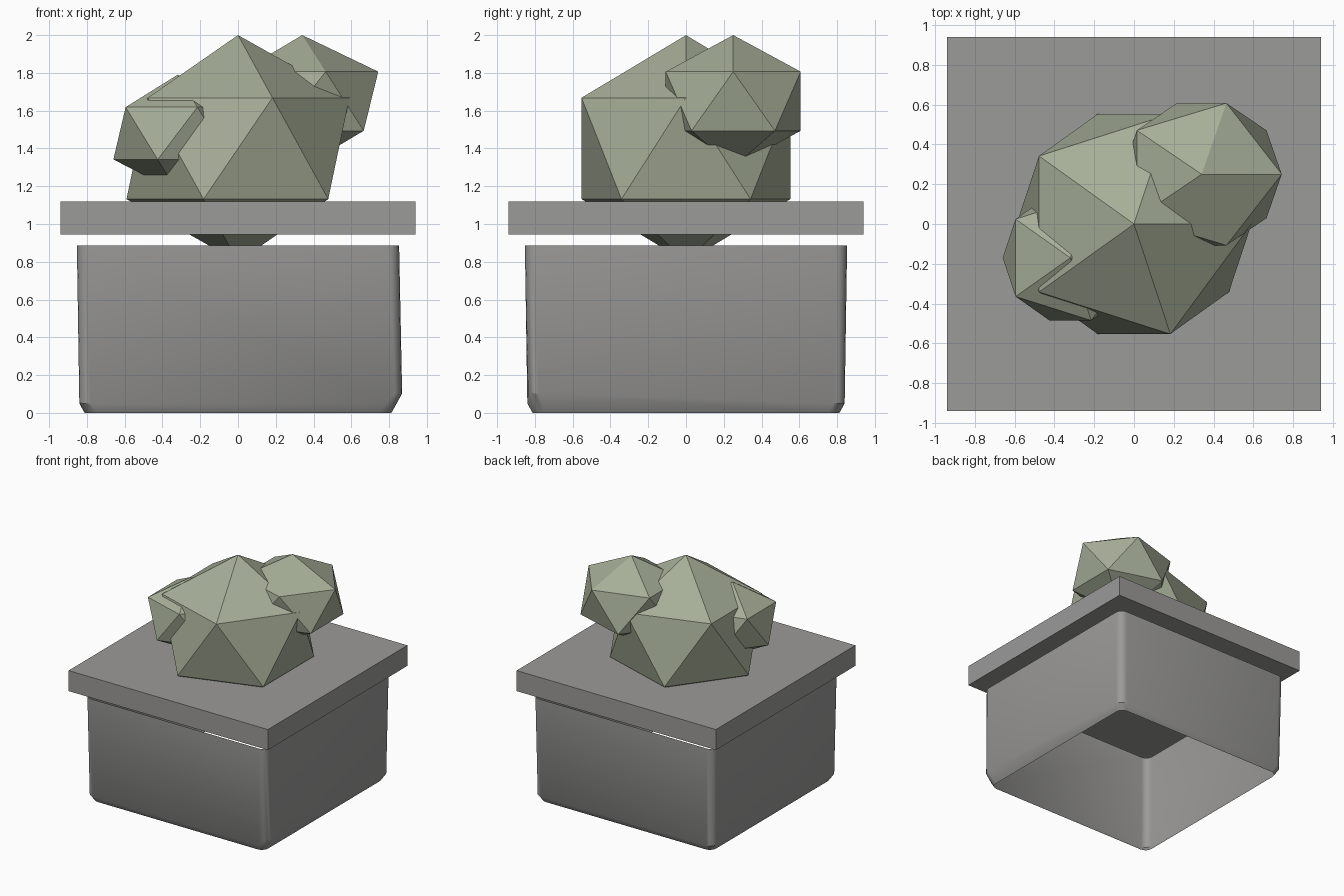
import bpy, bmesh
from math import cos, sin, pi, radians

cube = bpy.data.objects.get("Cube")
if cube:
    bpy.data.objects.remove(cube, do_unlink=True)


def material(name, rgb):
    mat = bpy.data.materials.new(name)
    mat.use_nodes = True
    color = (*rgb, 1)
    mat.diffuse_color = color
    mat.node_tree.nodes["Principled BSDF"].inputs["Base Color"].default_value = color
    return mat


stone = material("stone grey", (0.33, 0.325, 0.32))
leaf = material("sage green", (0.38, 0.42, 0.31))


def add_object(name, bm, mat):
    mesh = bpy.data.meshes.new(name)
    bm.to_mesh(mesh)
    bm.free()
    mesh.materials.append(mat)
    obj = bpy.data.objects.new(name, mesh)
    bpy.context.collection.objects.link(obj)
    return obj


def foliage(name, center, radii):
    """Twenty-sided stretched ball."""
    bm = bmesh.new()
    bmesh.ops.create_icosphere(bm, subdivisions=1, radius=1)
    bmesh.ops.scale(bm, vec=radii, verts=bm.verts)
    bmesh.ops.translate(bm, vec=center, verts=bm.verts)
    return add_object(name, bm, leaf)


# Bush: one main clump and two side clumps
foliage("bush_main", (0, 0, 1.4), (0.66, 0.65, 0.6))
foliage("bush_large_lobe", (0.34, 0.25, 1.65), (0.45, 0.42, 0.35))
foliage("bush_small_lobe", (-0.32, -0.17, 1.48), (0.38, 0.37, 0.31))

# Wide square slab on top of the planter
bm = bmesh.new()
bmesh.ops.create_cube(bm, size=1)
bmesh.ops.scale(bm, vec=(1.88, 1.88, 0.175), verts=bm.verts)
bmesh.ops.translate(bm, vec=(0, 0, 1.0325), verts=bm.verts)
add_object("planter_rim", bm, stone)


# Planter: open shell with rounded corners
def rounded_square(half, radius, z, steps=4):
    points = []
    for corner in range(4):
        mid = pi / 4 + corner * pi / 2
        cx = (half - radius) * (1 if cos(mid) > 0 else -1)
        cy = (half - radius) * (1 if sin(mid) > 0 else -1)
        for i in range(steps + 1):
            a = corner * pi / 2 + i * pi / 2 / steps
            points.append([cx + radius * cos(a), cy + radius * sin(a), z])
    return points


top = rounded_square(0.853, 0.06, 0.885)
lower = rounded_square(0.84, 0.06, 0.05)
base = rounded_square(0.812, 0.06, 0)

# The left wall has a slanted chamfer, deepest at the front
for p in lower:
    if p[0] > 0.79:
        t = (0.84 - p[1]) / 1.68
        p[0] += 0.03 * t
        p[2] += 0.055 * t

bm = bmesh.new()
rings = [[bm.verts.new(p) for p in ring] for ring in (top, lower, base)]
for upper, under in zip(rings, rings[1:]):
    for i in range(len(upper)):
        j = (i + 1) % len(upper)
        bm.faces.new((upper[i], under[i], under[j], upper[j]))
bmesh.ops.recalc_face_normals(bm, faces=bm.faces)
planter = add_object("planter_body", bm, stone)

bpy.ops.object.select_all(action="DESELECT")
planter.select_set(True)
bpy.context.view_layer.objects.active = planter
bpy.ops.object.shade_smooth_by_angle(angle=radians(30))
